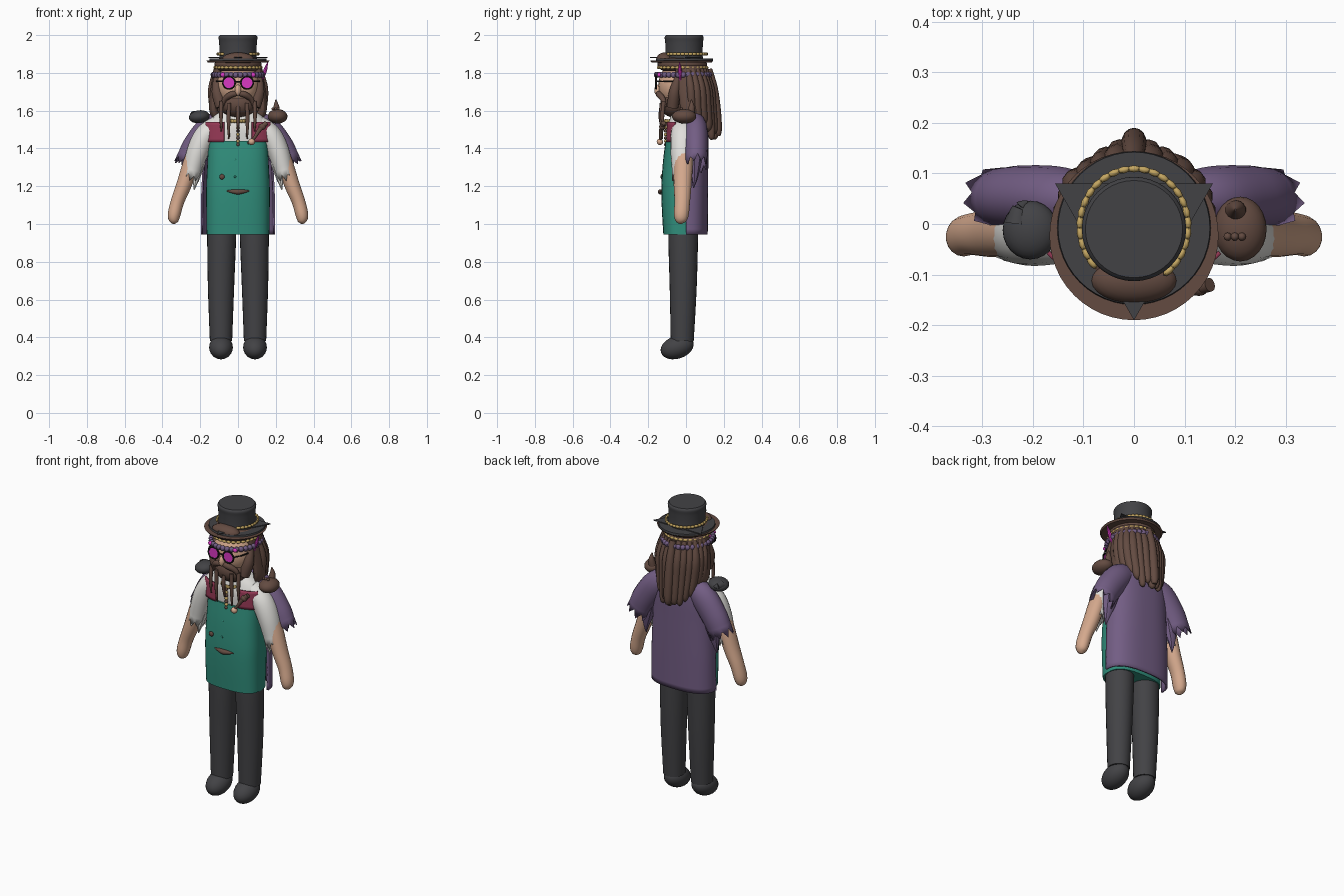
import bpy, bmesh, math, random
from mathutils import Vector, Matrix

if "Cube" in bpy.data.objects:
    bpy.data.objects.remove(bpy.data.objects["Cube"])
random.seed(4)


def material(name, rgb):
    m = bpy.data.materials.new(name)
    m.use_nodes = True
    m.diffuse_color = (*rgb, 1)
    m.node_tree.nodes["Principled BSDF"].inputs["Base Color"].default_value = (*rgb, 1)
    return m


TEAL = material("teal", (.03, .27, .2))
DARK = material("charcoal", (.055, .055, .06))
PURPLE = material("purple", (.17, .11, .23))
BROWN = material("brown", (.125, .07, .053))
SKIN = material("skin", (.67, .4, .27))
WHITE = material("white", (.75, .74, .71))
RED = material("crimson", (.3, .04, .09))
GOLD = material("gold", (.55, .38, .12))
PINK = material("pink", (.7, .04, .55))
BLACK = material("black", (.012, .01, .01))


def finish(bm, name, mat, thick=0):
    bmesh.ops.recalc_face_normals(bm, faces=bm.faces)
    me = bpy.data.meshes.new(name)
    bm.to_mesh(me)
    bm.free()
    for p in me.polygons:
        p.use_smooth = True
    me.set_sharp_from_angle(angle=math.radians(40))
    me.materials.append(mat)
    ob = bpy.data.objects.new(name, me)
    bpy.context.collection.objects.link(ob)
    if thick:
        s = ob.modifiers.new("Thickness", 'SOLIDIFY')
        s.thickness = thick
    return ob


def smooth(pts, k=5):
    """Catmull-Rom resampling of control points."""
    p = [Vector(q) for q in pts]
    out = []
    for i in range(len(p) - 1):
        a, b, c, d = p[max(i - 1, 0)], p[i], p[i + 1], p[min(i + 2, len(p) - 1)]
        for j in range(k):
            t = j / k
            out.append(.5 * (2 * b + (c - a) * t + (2 * a - 5 * b + 4 * c - d) * t * t
                             + (3 * b - a - 3 * c + d) * t ** 3))
    return out + [p[-1]]


def skin_rings(bm, rings, closed, caps):
    for r0, r1 in zip(rings, rings[1:]):
        n = len(r0)
        for i in range(n if closed else n - 1):
            j = (i + 1) % n
            bm.faces.new((r0[i], r0[j], r1[j], r1[i]))
    if caps and closed:
        bm.faces.new(rings[0])
        bm.faces.new(rings[-1])


def loft(name, rows, mat, a0=0, a1=360, e=2.4, thick=0, n=40, caps=True):
    """Stacked horizontal sections, rows of (z, centre y, rx, ry); +y is 90 degrees."""
    bm = bmesh.new()
    closed = a1 - a0 >= 360
    rings = []
    for z, cy, rx, ry in smooth([Vector(r) for r in rows]):
        ring = []
        for i in range(n if closed else n + 1):
            a = math.radians(a0 + (a1 - a0) * i / n)
            c, s = math.cos(a), math.sin(a)
            ring.append(bm.verts.new((rx * math.copysign(abs(c) ** (2 / e), c),
                                      cy + ry * math.copysign(abs(s) ** (2 / e), s), z)))
        rings.append(ring)
    skin_rings(bm, rings, closed, caps)
    return finish(bm, name, mat, thick)


def tube(name, pts, mat, squash=1, n=14, ragged=0, mirror=1):
    """Tapered tube through (x, y, z, radius); ragged leaves a torn open end."""
    bm = bmesh.new()
    p = smooth([Vector(q) for q in pts])
    rings = []
    for i, q in enumerate(p):
        t = (p[min(i + 1, len(p) - 1)] - p[max(i - 1, 0)]).to_3d().normalized()
        u = Vector((0, 1, 0)) if abs(t.y) < .9 else Vector((1, 0, 0))
        u = (u - t * u.dot(t)).normalized()
        v = t.cross(u)
        ring = []
        for j in range(n):
            a = 2 * math.pi * j / n
            co = q.to_3d() + (u * math.cos(a) * squash + v * math.sin(a)) * max(q.w, .002)
            if ragged and i == len(p) - 1:
                co += t * ragged * ((j % 2) + random.random() * .4)
            ring.append(bm.verts.new((co.x * mirror, co.y, co.z)))
        rings.append(ring)
    skin_rings(bm, rings, True, not ragged)
    return finish(bm, name, mat, .006 if ragged else 0)


def ball(name, loc, size, mat, tilt=0, axis='X', seg=24):
    bm = bmesh.new()
    bmesh.ops.create_uvsphere(bm, u_segments=seg, v_segments=seg // 2, radius=1)
    bm.transform(Matrix.Translation(loc) @ Matrix.Rotation(math.radians(tilt), 4, axis)
                 @ Matrix.Diagonal((*size, 1)))
    return finish(bm, name, mat)


def disc(name, loc, r0, r1, depth, mat, seg=48, turn=0, axis='Z'):
    bm = bmesh.new()
    bmesh.ops.create_cone(bm, cap_ends=True, segments=seg, radius1=r0, radius2=r1, depth=depth)
    bm.transform(Matrix.Translation(loc) @ Matrix.Rotation(math.radians(turn), 4, axis))
    return finish(bm, name, mat)


def bead_ring(name, centre, rx, ry, size, count, mat, a0=0, a1=360):
    bm = bmesh.new()
    for i in range(count):
        a = math.radians(a0 + (a1 - a0) * i / count)
        loc = Vector(centre) + Vector((rx * math.cos(a), ry * math.sin(a), 0))
        bmesh.ops.create_uvsphere(bm, u_segments=8, v_segments=6, radius=1,
                                  matrix=Matrix.Translation(loc) @ Matrix.Rotation(a, 4, 'Z')
                                  @ Matrix.Diagonal((*size, 1)))
    return finish(bm, name, mat)


# Body, shirt, vest and jacket
loft("vest", [(.945, -.02, .166, .1), (1.08, -.02, .168, .108), (1.2, -.02, .168, .11),
              (1.33, -.02, .162, .102), (1.44, -.02, .158, .088)], TEAL, e=2.8)
loft("shirt", [(1.38, -.015, .15, .08), (1.5, -.015, .165, .085), (1.56, -.01, .14, .075),
               (1.62, -.01, .06, .055), (1.66, -.02, .05, .05)], WHITE)
for side, a0, a1 in (("left", 289, 335), ("right", 205, 251)):
    loft(side + "_bib_panel", [(1.435, -.015, .187, .094), (1.54, -.015, .187, .09)],
         RED, a0, a1, thick=.008)
loft("jacket_back", [(.945, 0, .197, .115), (1.15, 0, .195, .117), (1.35, 0, .185, .118),
                     (1.48, 0, .18, .118), (1.56, .01, .16, .1), (1.61, .02, .07, .06)],
     PURPLE, 0, 180, 2.6, thick=.01)

for side, m in (("left", 1), ("right", -1)):
    # Sleeves and arms
    tube(side + "_jacket_sleeve", [(.08, .045, 1.54, .06), (.15, .05, 1.5, .075),
                                   (.22, .052, 1.41, .075), (.255, .052, 1.345, .07)],
         PURPLE, .85, 18, .04, m)
    tube(side + "_jacket_tatter", [(.2, .045, 1.38, .05), (.215, .045, 1.3, .035),
                                   (.225, .045, 1.24, .018), (.23, .04, 1.19, .003)],
         PURPLE, .9, 8, 0, m)
    tube(side + "_shirt_sleeve", [(.1, -.015, 1.53, .05), (.17, -.015, 1.47, .06),
                                  (.215, -.018, 1.38, .058), (.245, -.02, 1.27, .048)],
         WHITE, 1.1, 18, .035, m)
    tube(side + "_shirt_tatter", [(.2, -.02, 1.33, .03), (.22, -.03, 1.25, .02),
                                  (.232, -.035, 1.18, .002)], WHITE, 1, 8, 0, m)
    tube(side + "_arm", [(.2, -.015, 1.46, .04), (.245, -.015, 1.33, .044), (.285, -.018, 1.21, .041),
                         (.32, -.02, 1.12, .036), (.338, -.025, 1.05, .034),
                         (.34, -.028, 1.015, .024), (.34, -.028, 1.0, .004)], SKIN, 1.15, 18, 0, m)
    # Legs and shoes
    tube(side + "_leg", [(.086, -.015, 1.0, .076), (.087, -.015, .9, .076), (.09, -.015, .65, .069),
                         (.09, -.02, .38, .059)], DARK, 1.03, 24, 0, m)
    ball(side + "_shoe", (.09 * m, -.047, .347), (.063, .09, .06), DARK, 18)

# Vest ornaments
tube("buckle", [(-.06, -.13, 1.175, .003), (-.025, -.133, 1.172, .011), (0, -.135, 1.17, .014),
                (.025, -.133, 1.172, .011), (.06, -.13, 1.175, .003)], BROWN, 1)
ball("vest_button", (-.085, -.127, 1.25), (.014, .008, .014), BROWN)
for z in (1.25, 1.34):
    ball("small_button", (-.015, -.128 + (z - 1.25) * .12, z), (.006, .005, .006), TEAL)
bead_ring("gold_necklace", (0, -.035, 1.545), .06, .075, (.008, .009, .01), 16, GOLD, 200, 340)
for i in range(7):
    ball("chest_bead", (0, -.108, 1.42 + i * .018), (.01, .009, .009), GOLD if i % 2 else BROWN, seg=10)

# Pauldrons
ball("right_pauldron", (-.205, -.012, 1.568), (.055, .058, .034), DARK, -8, 'Y')
tube("right_pauldron_point", [(-.23, .0, 1.575, .025), (-.225, .03, 1.575, .016),
                              (-.21, .045, 1.575, .002)], DARK)
ball("left_pauldron", (.21, -.01, 1.57), (.052, .064, .038), BROWN)
tube("left_pauldron_spike", [(.2, .025, 1.58, .022), (.203, .03, 1.62, .016), (.2, .028, 1.66, .002)], BROWN)
for i in range(3):
    ball("pauldron_bead", (.185 + i * .014, -.025, 1.61), (.008, .008, .008), BROWN, seg=12)

# Pipe
tube("pipe_stem", [(.15, -.12, 1.535, .014), (.115, -.13, 1.5, .012), (.085, -.135, 1.455, .008),
                   (.05, -.135, 1.425, .006)], BROWN)
ball("pipe_bowl", (.072, -.138, 1.435), (.018, .017, .017), SKIN)
ball("pipe_knob", (.128, -.125, 1.515), (.02, .017, .017), BROWN)

# Head, face and beard
ball("head", (0, -.035, 1.735), (.113, .112, .125), SKIN)
ball("nose", (0, -.148, 1.708), (.017, .02, .03), SKIN)
ball("beard", (0, -.062, 1.635), (.1, .075, .072), BROWN)
for m in (1, -1):
    tube("moustache", [(.005, -.145, 1.69, .012), (.035, -.142, 1.685, .017),
                       (.07, -.122, 1.66, .014), (.085, -.11, 1.62, .008)], BROWN, mirror=m)
    tube("sideburn", [(.112, -.04, 1.78, .016), (.11, -.06, 1.7, .03), (.09, -.07, 1.62, .03)], BROWN, mirror=m)
    tube("long_braid", [(.088, -.118, 1.65, .011), (.09, -.125, 1.57, .01), (.088, -.122, 1.49, .004)],
         BROWN, mirror=m)
    tube("short_braid", [(.048, -.128, 1.64, .011), (.05, -.13, 1.54, .01), (.048, -.125, 1.45, .004)],
         BROWN, mirror=m)
    # Glasses
    x = .048 * m
    bead_size = .033
    disc("lens", (x, -.157, 1.748), .029, .029, .006, PINK, 24, 90, 'X')
    rim = [(x + bead_size * math.cos(a), -.158, 1.748 + bead_size * math.sin(a))
           for a in [math.tau * i / 16 for i in range(16)]]
    for p, q in zip(rim, rim[1:] + rim[:1]):
        tube("glasses_rim", [(*p, .005), (*q, .005)], BLACK, n=6)
    tube("glasses_arm", [(.082, -.155, 1.755, .004), (.105, -.11, 1.755, .004),
                         (.118, -.04, 1.755, .004)], BLACK, n=6, mirror=m)
tube("glasses_bridge", [(-.016, -.158, 1.753, .004), (.016, -.158, 1.753, .004)], BLACK, n=6)
tube("centre_braid", [(0, -.13, 1.62, .011), (0, -.135, 1.56, .01), (0, -.125, 1.49, .004)], BROWN)

# Hair and hanging locks
loft("hair", [(1.56, .025, .135, .085), (1.6, .02, .152, .105), (1.68, .015, .15, .112),
              (1.76, .005, .138, .118), (1.84, -.005, .125, .115)], BROWN, -28, 208, 2, thick=.035)
for i in range(13):
    a = math.radians(5 + 170 * i / 12)
    c, s = math.cos(a), math.sin(a)
    low = 1.57 - .12 * s + random.uniform(-.02, .02)
    r = random.uniform(.02, .026)
    tube("lock", [(.115 * c, .105 * s, 1.82, .014), (.138 * c, .015 + .115 * s, 1.72, r),
                  (.132 * c, .02 + .12 * s, 1.62, r), (.115 * c, .025 + .125 * s, low + .03, r * .85),
                  (.11 * c, .025 + .125 * s, low, .004)], BROWN, n=10)
tube("back_tail", [(0, .12, 1.82, .018), (0, .145, 1.72, .023), (0, .16, 1.6, .025),
                   (0, .168, 1.5, .022), (0, .17, 1.465, .012)], BROWN)
ball("scarf_cap", (0, -.02, 1.845), (.125, .132, .055), BROWN)
bead_ring("headband", (0, -.015, 1.79), .132, .143, (.013, .016, .016), 34, PURPLE)
bead_ring("gold_cord", (0, -.018, 1.828), .124, .13, (.007, .014, .008), 30, GOLD)
tube("feather", [(.128, -.03, 1.76, .004), (.143, -.032, 1.81, .01), (.157, -.034, 1.855, .002)], PINK, n=8)
for m in (1, -1):
    ball("headband_gem", (.08 * m, -.142, 1.79), (.014, .01, .012), PINK, seg=12)

# Hat
disc("brim_underside", (0, -.023, 1.861), .16, .167, .01, BROWN)
disc("brim_top", (0, -.008, 1.87), .152, .15, .012, DARK)
disc("brim_triangle", (0, -.01, 1.881), .18, .18, .005, DARK, 3, 180)
ball("brim_bump", (0, -.112, 1.872), (.085, .045, .036), BROWN)
loft("crown", [(1.86, -.01, .1, .1), (1.91, -.01, .098, .098), (1.96, -.01, .1, .1),
               (1.988, -.01, .103, .103), (2.0, -.01, .096, .096)], DARK, e=2)
bead_ring("hat_cord", (0, -.005, 1.9), .107, .114, (.007, .014, .009), 26, GOLD, -50, 230)
